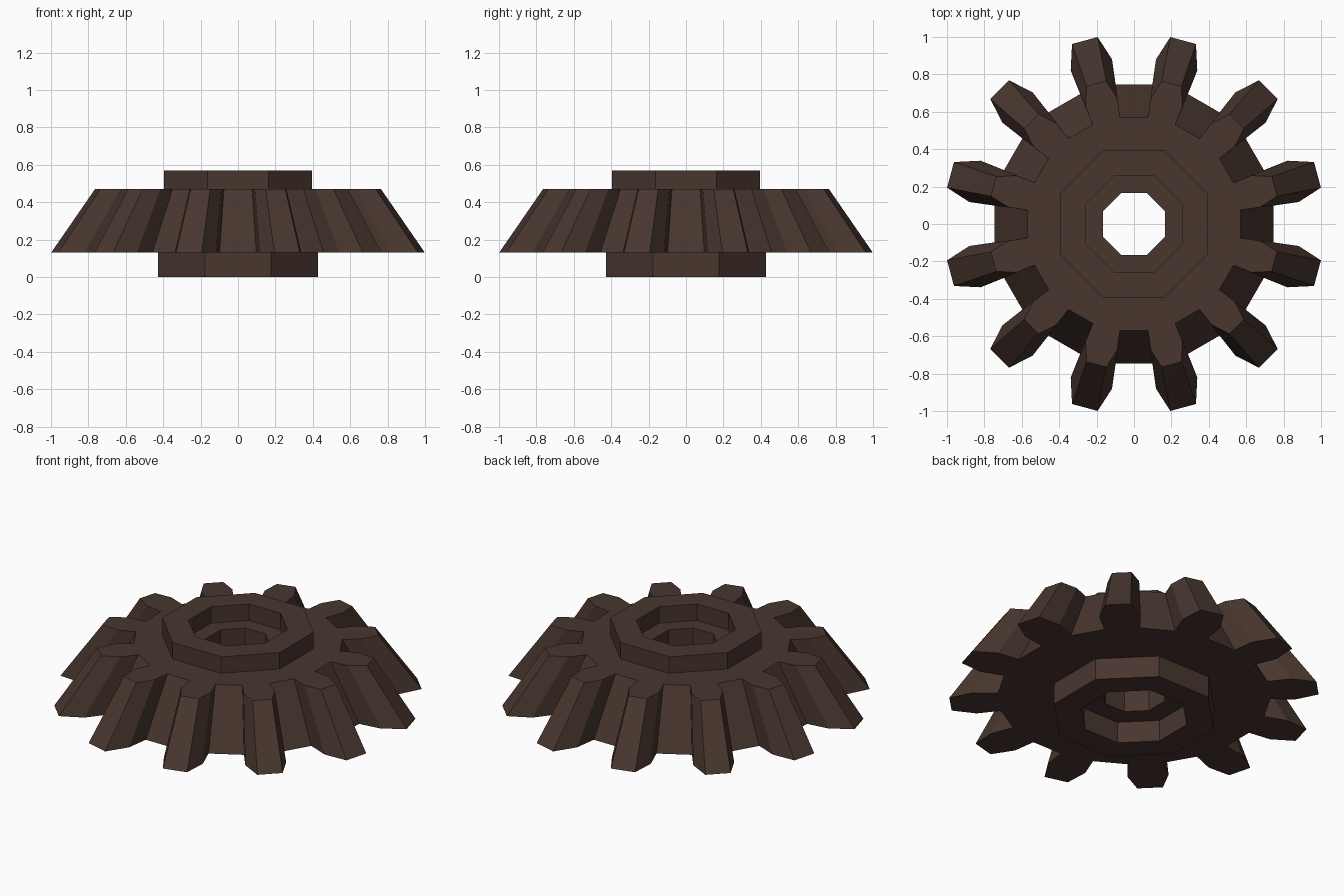
import bpy, bmesh, math

if "Cube" in bpy.data.objects:
    bpy.data.objects.remove(bpy.data.objects["Cube"])

mat = bpy.data.materials.new("dark brown")
mat.diffuse_color = (0.065, 0.037, 0.028, 1)
mat.use_nodes = True
mat.node_tree.nodes["Principled BSDF"].inputs["Base Color"].default_value = mat.diffuse_color


def octagon(apothem):
    r = apothem / math.cos(math.pi / 8)
    return [(r * math.cos(math.pi / 8 + i * math.pi / 4),
             r * math.sin(math.pi / 8 + i * math.pi / 4)) for i in range(8)]


def gear_outline():
    # twelve teeth: root, shoulder, tip, tip, shoulder, root
    pts = []
    for k in range(12):
        for r, a in ((0.752, -7.5), (0.888, -7.4), (1.018, -4.0),
                     (1.018, 4.0), (0.888, 7.4), (0.752, 7.5)):
            t = math.radians(15 + 30 * k + a)
            pts.append((r * math.cos(t), r * math.sin(t)))
    return pts


def ring_solid(name, outline, hole, z0, z1, top_scale=1.0):
    """Extruded outline with a straight hole through it."""
    bm = bmesh.new()

    def loop(pts, z, s=1.0):
        vs = [bm.verts.new((x * s, y * s, z)) for x, y in pts]
        n = len(vs)
        return vs, [bm.edges.new((vs[i], vs[(i + 1) % n])) for i in range(n)]

    ob, oe0 = loop(outline, z0)
    ot, oe1 = loop(outline, z1, top_scale)
    ib, ie0 = loop(hole, z0)
    it, ie1 = loop(hole, z1)
    # caps
    bmesh.ops.triangle_fill(bm, edges=oe0 + ie0, use_beauty=True)
    bmesh.ops.triangle_fill(bm, edges=oe1 + ie1, use_beauty=True)
    # walls
    for lo, hi in ((ob, ot), (ib, it)):
        n = len(lo)
        for i in range(n):
            j = (i + 1) % n
            bm.faces.new((lo[i], lo[j], hi[j], hi[i]))
    bmesh.ops.recalc_face_normals(bm, faces=bm.faces)
    bmesh.ops.dissolve_limit(bm, angle_limit=0.01, verts=bm.verts, edges=bm.edges)
    me = bpy.data.meshes.new(name)
    bm.to_mesh(me)
    bm.free()
    me.materials.append(mat)
    obj = bpy.data.objects.new(name, me)
    bpy.context.collection.objects.link(obj)
    return obj


# Bevelled toothed wheel with the shaft hole
ring_solid("toothed_wheel", gear_outline(), octagon(0.165), 0.13, 0.47, 0.765)
# Raised collars above and below
ring_solid("upper_collar", octagon(0.395), octagon(0.258), 0.47, 0.57)
ring_solid("lower_collar", octagon(0.427), octagon(0.28), 0.0, 0.13)
